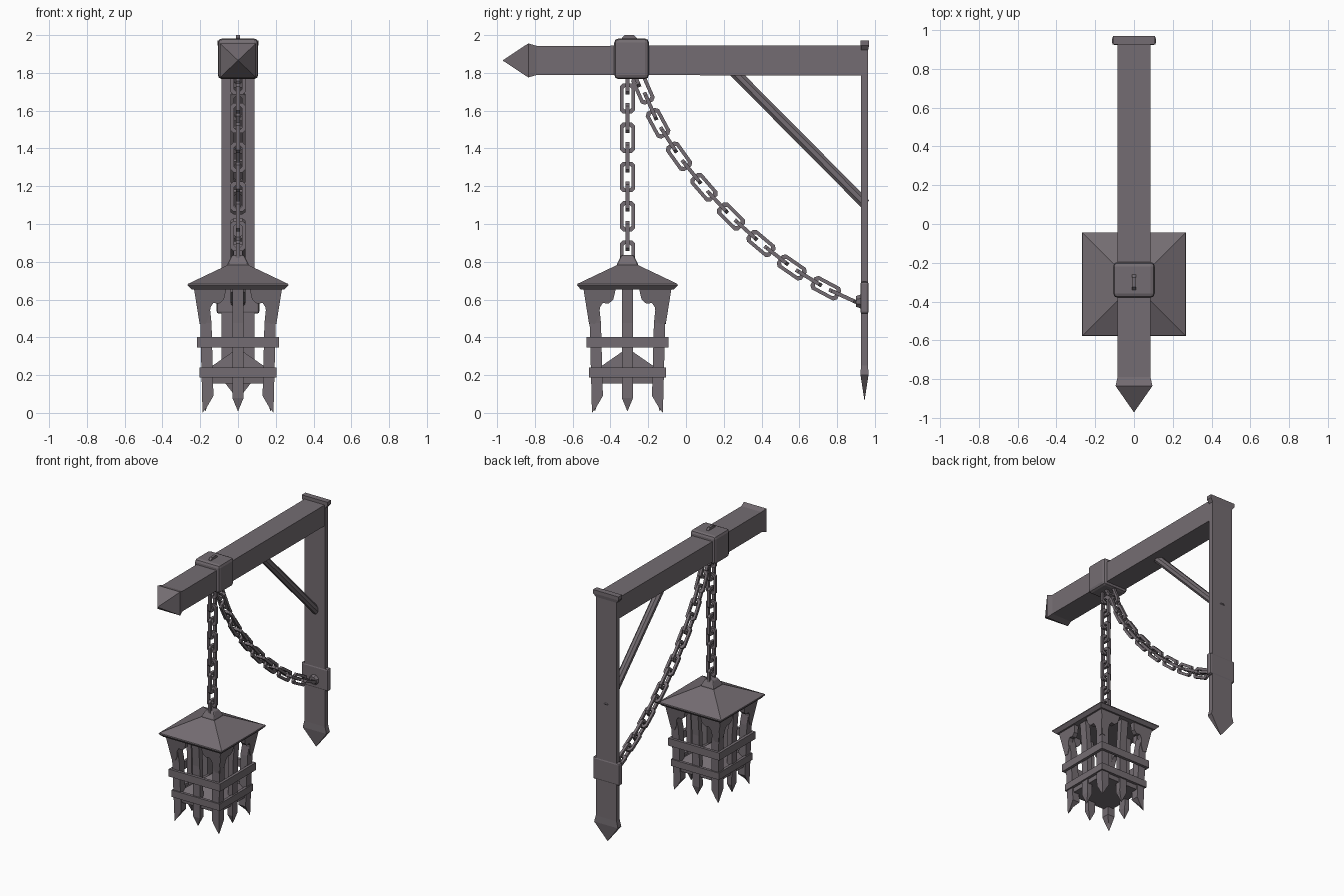
import bpy, bmesh, math
from mathutils import Vector, Matrix

if "Cube" in bpy.data.objects:
    bpy.data.objects.remove(bpy.data.objects["Cube"])

iron = bpy.data.materials.new("dark iron")
iron.diffuse_color = (0.175, 0.152, 0.168, 1)
iron.use_nodes = True
iron.node_tree.nodes["Principled BSDF"].inputs["Base Color"].default_value = iron.diffuse_color
LY = -0.31  # lantern centre in y


def finish(name, bm):
    bmesh.ops.recalc_face_normals(bm, faces=bm.faces)
    me = bpy.data.meshes.new(name)
    bm.to_mesh(me)
    bm.free()
    me.materials.append(iron)
    ob = bpy.data.objects.new(name, me)
    bpy.context.collection.objects.link(ob)
    return ob


def loft(bm, loops, closed=False, m=Matrix()):
    """Bridge equal-length loops of points; cap the ends unless closed."""
    vs = [[bm.verts.new(m @ Vector(p)) for p in lp] for lp in loops]
    n = len(vs[0])
    for a in range(len(vs) - (0 if closed else 1)):
        b = (a + 1) % len(vs)
        for i in range(n):
            j = (i + 1) % n
            bm.faces.new((vs[a][i], vs[a][j], vs[b][j], vs[b][i]))
    if not closed:
        bm.faces.new(vs[0])
        bm.faces.new(vs[-1])


def rect(cx, cy, hx, hy, z):
    return [(cx - hx, cy - hy, z), (cx + hx, cy - hy, z), (cx + hx, cy + hy, z), (cx - hx, cy + hy, z)]


def solid(name, loops, closed=False, m=Matrix()):
    bm = bmesh.new()
    loft(bm, loops, closed, m)
    return finish(name, bm)


def bevel(ob, width, seg):
    md = ob.modifiers.new("bevel", 'BEVEL')
    md.width, md.segments = width, seg


# Horizontal beam with flared pyramid tip, lofted along y
def yrect(y, hx, hz, zc=1.866):
    return [(-hx, y, zc - hz), (hx, y, zc - hz), (hx, y, zc + hz), (-hx, y, zc + hz)]

solid("beam", [yrect(0.94, 0.085, 0.08), yrect(-0.79, 0.085, 0.077),
               yrect(-0.835, 0.095, 0.09), yrect(-0.97, 0.001, 0.001)])

# Wall post with flared top and pointed foot
solid("wall_post", [rect(0, 0.945, 0.001, 0.001, 0.07), rect(0, 0.945, 0.1, 0.021, 0.2),
                    rect(0, 0.945, 0.088, 0.019, 0.25), rect(0, 0.945, 0.088, 0.019, 1.92),
                    rect(0, 0.947, 0.108, 0.022, 1.945), rect(0, 0.947, 0.108, 0.022, 1.972)])

# Diagonal brace
a, b = Vector((0, 0.24, 1.82)), Vector((0, 0.95, 1.105))
rot = (b - a).to_track_quat('Z', 'X').to_matrix().to_4x4()
ring = [(0.03 * math.cos(math.pi * (i + .5) / 4), 0.03 * math.sin(math.pi * (i + .5) / 4)) for i in range(8)]
solid("brace", [[(x, y, z) for x, y in ring] for z in (0, (b - a).length)], m=Matrix.Translation(a) @ rot)

# Clamp around the beam
clamp = solid("beam_clamp", [rect(0, -0.288, 0.107, 0.092, 1.767), rect(0, -0.288, 0.107, 0.092, 1.982)])
bevel(clamp, 0.022, 2)

# Chain anchor plate and boss on the post
plate = solid("anchor_plate", [rect(0, 0.945, 0.113, 0.022, 0.525), rect(0, 0.945, 0.113, 0.022, 0.695)])
bevel(plate, 0.012, 2)
solid("anchor_boss", [[(x * s, y, 0.59 + z * s) for x, z in ring] for y, s in ((0.93, 1.4), (0.9, 1.0))])


# Chain links: chamfered rectangular rings
def link_loop(hw, hl, c, d):
    return [(-hw, d, -hl + c), (-hw + c, d, -hl), (hw - c, d, -hl), (hw, d, -hl + c),
            (hw, d, hl - c), (hw - c, d, hl), (-hw + c, d, hl), (-hw, d, hl - c)]


def add_link(bm, pos, direction, flat):
    """flat: the ring lies in the yz plane; otherwise turned by 90 degrees."""
    z = Vector(direction).normalized()
    x = Vector((1, 0, 0)).cross(z) if flat else Vector((1, 0, 0))
    y = z.cross(x)
    m = Matrix.Translation(pos) @ Matrix((x, y, z)).transposed().to_4x4()
    loft(bm, [link_loop(0.04, 0.08, 0.016, -0.01), link_loop(0.04, 0.08, 0.016, 0.01),
              link_loop(0.021, 0.06, 0.009, 0.01), link_loop(0.021, 0.06, 0.009, -0.01)], True, m)


bm = bmesh.new()
for i in range(9):
    add_link(bm, (0, LY, 1.665 - i * 0.104), (0, 0, 1), i % 2 == 0)
add_link(bm, (0, LY, 1.765), (0, 0, 1), False)
add_link(bm, (0, -0.3, 1.92), (0, 0, 1), True)
finish("hanging_chain", bm)

path = [Vector((0, y, z)) for y, z in ((-0.228, 1.714), (-0.148, 1.533), (-0.037, 1.358), (0.095, 1.194),
        (0.238, 1.04), (0.397, 0.897), (0.56, 0.77), (0.74, 0.66), (0.92, 0.578))]
bm = bmesh.new()
for i in range(len(path) - 1):
    add_link(bm, path[i], path[i + 1] - path[max(i - 1, 0)], True)
    add_link(bm, (path[i] + path[i + 1]) / 2, path[i + 1] - path[i], False)
add_link(bm, (0, -0.275, 1.8), (0, 0.4, -1), False)
finish("slack_chain", bm)

# Lantern roof and finial
solid("lantern_roof", [rect(0, LY, 0.245, 0.245, 0.652), rect(0, LY, 0.267, 0.267, 0.675),
                       rect(0, LY, 0.265, 0.265, 0.683), rect(0, LY, 0.04, 0.04, 0.79)])
knob = solid("roof_finial", [rect(0, LY, 0.058, 0.058, 0.755), rect(0, LY, 0.055, 0.055, 0.79),
                             rect(0, LY, 0.032, 0.032, 0.835)])
bevel(knob, 0.008, 2)

# Square bands around the cage
for name, h, z0, z1 in (("upper_band", 0.217, 0.345, 0.402), ("lower_band", 0.203, 0.188, 0.24)):
    solid(name, [rect(0, LY, h, h, z0), rect(0, LY, h, h, z1),
                 rect(0, LY, h - 0.022, h - 0.022, z1), rect(0, LY, h - 0.022, h - 0.022, z0)], True)

# Floor with a pyramid on top
solid("lantern_floor", [rect(0, LY, 0.18, 0.18, 0.155), rect(0, LY, 0.185, 0.185, 0.215),
                        rect(0, LY, 0.002, 0.002, 0.342)])

# Cage bars and scalloped brackets, repeated on the four sides
corner, middle, brackets = bmesh.new(), bmesh.new(), bmesh.new()
scallop = [(-0.232, 0.655), (-0.2, 0.475), (-0.172, 0.47), (-0.152, 0.51), (-0.145, 0.56),
           (-0.13, 0.582), (-0.1, 0.578), (-0.075, 0.6), (-0.062, 0.655)]
for k in range(4):
    m = Matrix.Translation((0, LY, 0)) @ Matrix.Rotation(k * math.pi / 2, 4, 'Z')
    foot = [(-0.188, -0.188, 0.0), (-0.165, -0.188, 0.03), (-0.165, -0.165, 0.05), (-0.188, -0.165, 0.03)]
    loft(corner, [foot, rect(-0.16, -0.16, 0.03, 0.03, 0.09), rect(-0.17, -0.17, 0.03, 0.03, 0.475),
                  rect(-0.19, -0.19, 0.03, 0.03, 0.66)], m=m)
    loft(middle, [rect(0, -0.172, 0.001, 0.001, 0.01), rect(0, -0.17, 0.03, 0.02, 0.08),
                  rect(0, -0.175, 0.03, 0.02, 0.475), rect(0, -0.19, 0.03, 0.02, 0.66)], m=m)
    for s in (1, -1):
        loft(brackets, [[(s * x, -(0.203 + (z - 0.47) * 0.16) + d, z) for x, z in scallop]
                        for d in (0, 0.035)], m=m)
finish("corner_bars", corner)
finish("middle_bars", middle)
finish("brackets", brackets)
